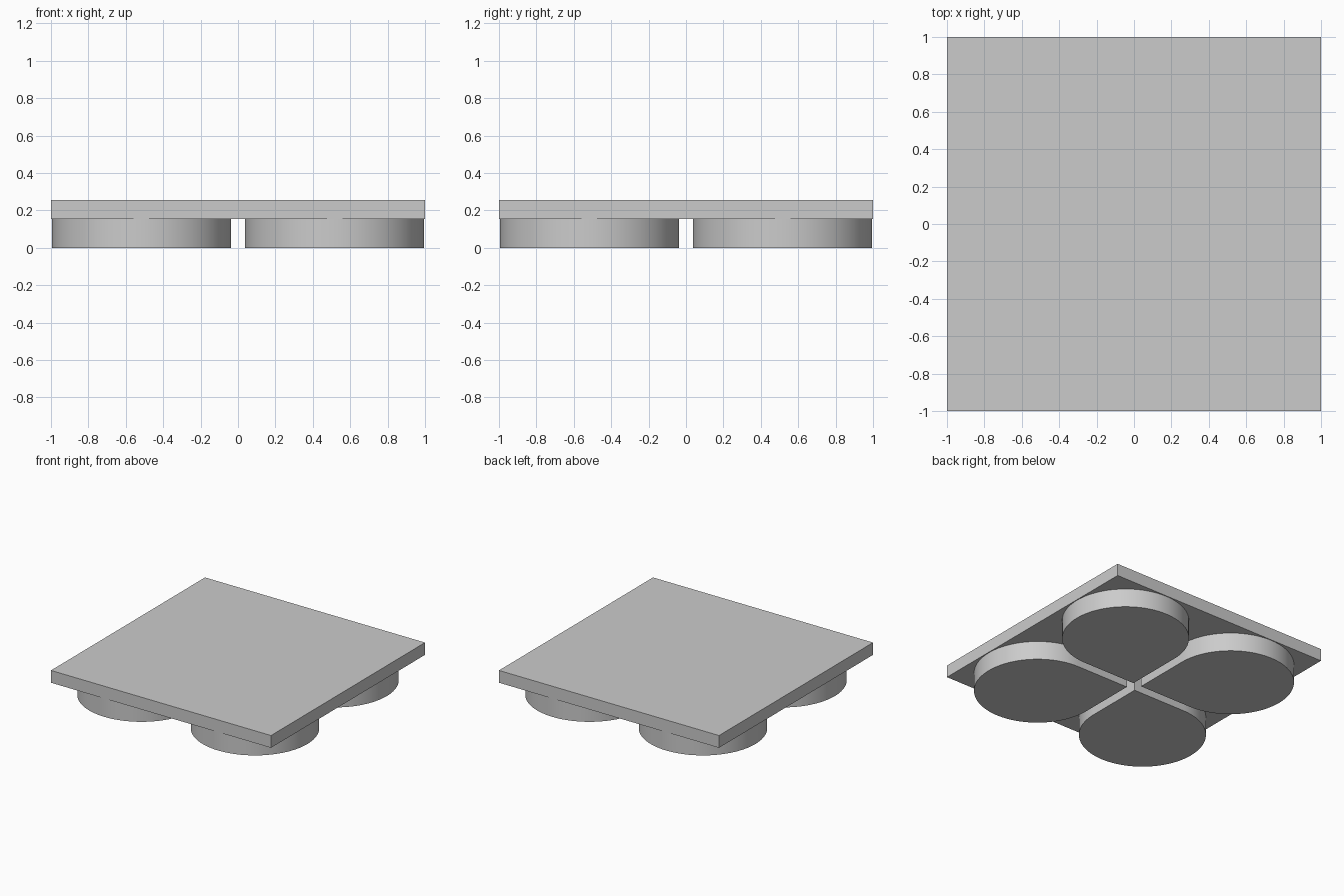
import bpy
import bmesh
import math

cube = bpy.data.objects.get("Cube")
if cube:
    bpy.data.objects.remove(cube, do_unlink=True)

PLATE_BOTTOM, PLATE_TOP = 0.154, 0.255
RADIUS, CENTRE = 0.478, 0.516
ARC_STEPS = 72

grey = bpy.data.materials.new("plain grey")
colour = (0.6, 0.6, 0.6, 1)
grey.use_nodes = True
grey.diffuse_color = colour
grey.node_tree.nodes["Principled BSDF"].inputs["Base Color"].default_value = colour


def extrude_outline(name, points, bottom, top):
    """Raise a closed flat outline into a solid."""
    bm = bmesh.new()
    base = bm.faces.new([bm.verts.new((x, y, bottom)) for x, y in points])
    raised = bmesh.ops.extrude_face_region(bm, geom=[base], use_keep_orig=True)
    verts = [v for v in raised["geom"] if isinstance(v, bmesh.types.BMVert)]
    bmesh.ops.translate(bm, verts=verts, vec=(0, 0, top - bottom))
    bmesh.ops.recalc_face_normals(bm, faces=bm.faces)
    mesh = bpy.data.meshes.new(name)
    bm.to_mesh(mesh)
    bm.free()
    mesh.materials.append(grey)
    obj = bpy.data.objects.new(name, mesh)
    bpy.context.collection.objects.link(obj)
    return obj


# Square top plate
extrude_outline("top_plate", [(-1, -1), (1, -1), (1, 1), (-1, 1)],
                PLATE_BOTTOM, PLATE_TOP)

# Teardrop outline: three quarters of a circle closed by a square inner corner
outline = [(CENTRE - RADIUS, CENTRE - RADIUS)]
for i in range(ARC_STEPS + 1):
    a = -math.pi / 2 + 1.5 * math.pi * i / ARC_STEPS
    outline.append((CENTRE + RADIUS * math.cos(a), CENTRE + RADIUS * math.sin(a)))

# Four feet, each with its square corner towards the middle
names = ("back_left_foot", "back_right_foot", "front_right_foot", "front_left_foot")
for turn, name in enumerate(names):
    c, s = round(math.cos(turn * math.pi / 2)), round(math.sin(turn * math.pi / 2))
    points = [(c * x - s * y, s * x + c * y) for x, y in outline]
    foot = extrude_outline(name, points, 0, PLATE_BOTTOM)
    bpy.ops.object.select_all(action="DESELECT")
    foot.select_set(True)
    bpy.context.view_layer.objects.active = foot
    bpy.ops.object.shade_smooth_by_angle(angle=math.radians(30))
